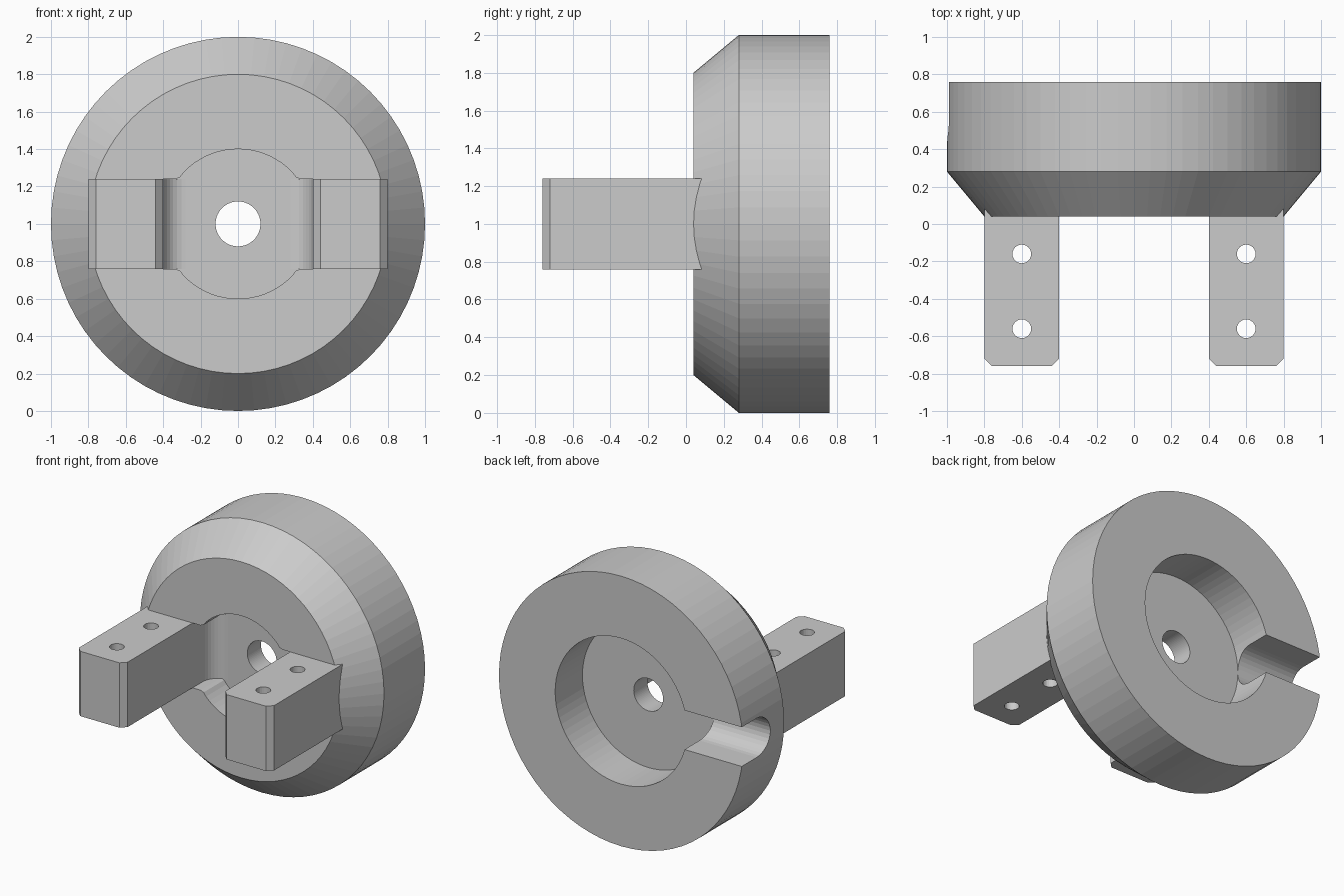
import bpy, bmesh
from math import sin, cos, pi, radians

if "Cube" in bpy.data.objects:
    bpy.data.objects.remove(bpy.data.objects["Cube"])

SEG = 72


def make_object(name, bm):
    bmesh.ops.recalc_face_normals(bm, faces=bm.faces[:])
    mesh = bpy.data.meshes.new(name)
    bm.to_mesh(mesh)
    bm.free()
    ob = bpy.data.objects.new(name, mesh)
    bpy.context.collection.objects.link(ob)
    return ob


def extrude(name, pts, axis, lo, hi):
    """Extrude a 2D outline along x (yz points), y (xz points) or z (xy points)."""
    place = {'x': lambda a, b, d: (d, a, b),
             'y': lambda a, b, d: (a, d, b),
             'z': lambda a, b, d: (a, b, d)}[axis]
    bm = bmesh.new()
    ends = [[bm.verts.new(place(a, b, d)) for a, b in pts] for d in (lo, hi)]
    n = len(pts)
    for ring in ends:
        bm.faces.new(ring)
    for i in range(n):
        j = (i + 1) % n
        bm.faces.new((ends[0][i], ends[0][j], ends[1][j], ends[1][i]))
    return make_object(name, bm)


def arc(cx, cy, r, start, end, steps):
    return [(cx + r * cos(radians(start + (end - start) * i / steps)),
             cy + r * sin(radians(start + (end - start) * i / steps)))
            for i in range(steps + 1)]


def combine(target, other, operation):
    mod = target.modifiers.new(operation.lower(), 'BOOLEAN')
    mod.operation, mod.object, mod.solver = operation, other, 'EXACT'
    bpy.context.view_layer.objects.active = target
    bpy.ops.object.modifier_apply(modifier=mod.name)
    bpy.data.objects.remove(other)


def lathe(name, profile):
    """Turn a closed (radius, y) profile around the y axis at z = 1."""
    bm = bmesh.new()
    rings = [[bm.verts.new((r * cos(2 * pi * i / SEG), y, 1 + r * sin(2 * pi * i / SEG)))
              for r, y in profile] for i in range(SEG)]
    n = len(profile)
    for i in range(SEG):
        a, b = rings[i], rings[(i + 1) % SEG]
        for k in range(n):
            m = (k + 1) % n
            bm.faces.new((a[k], a[m], b[m], b[k]))
    return make_object(name, bm)


# Round body: chamfered front, back recess and centre bore
body = lathe("round_mount", [(.12, .04), (.8, .04), (1, .28), (1, .76),
                             (.54, .76), (.54, .44), (.12, .44)])

# Front pocket: circle merged with a cross slot, corners eased
quarter = [(.41, .24), (.335, .24), (.31, .25)] + arc(0, 0, .4, 43.5, 90, 9)
half = quarter + [(-x, z) for x, z in quarter[-2::-1]]
outline = half + [(-x, -z) for x, z in half]
pocket = extrude("pocket_cutter", [(x, 1 + z) for x, z in outline], 'y', -.1, .28)
combine(body, pocket, 'DIFFERENCE')

# Round-bottomed channel from the back recess out to the left rim
channel = arc(.585, 1, .145, 90, 270, 16) + [(.9, .855), (.9, 1.145)]
combine(body, extrude("channel_cutter", channel, 'x', -1.2, -.5), 'DIFFERENCE')

# Two prongs with chamfered tips, filleted feet and bolt holes
for side in (-1, 1):
    profile = ([(.4, -.72), (.44, -.76), (.76, -.76), (.8, -.72), (.8, .34), (.28, .34)]
               + arc(.28, .16, .12, 90, 0, 8))
    prong = extrude("prong", [(side * x, y) for x, y in profile], 'z', .76, 1.24)
    for y in (-.16, -.56):
        hole = extrude("hole_cutter", arc(side * .6, y, .05, 0, 345, 23), 'z', .6, 1.4)
        combine(prong, hole, 'DIFFERENCE')
    combine(body, prong, 'UNION')
